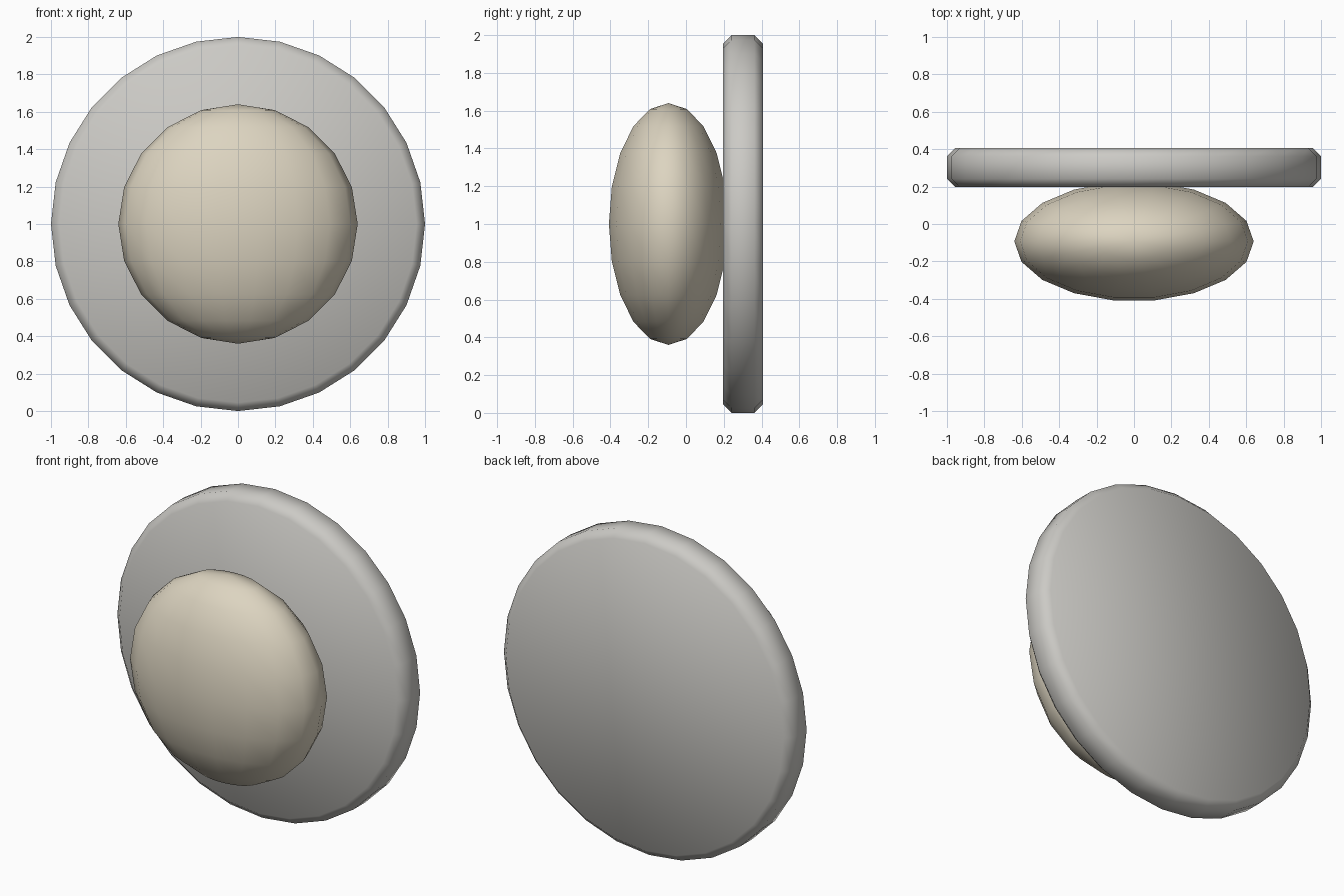
import bpy
import bmesh
from math import cos, sin, pi
from mathutils import Vector

default_cube = bpy.data.objects.get("Cube")
if default_cube:
    bpy.data.objects.remove(default_cube, do_unlink=True)


def make_material(name, rgb):
    mat = bpy.data.materials.new(name)
    mat.use_nodes = True
    color = (*rgb, 1.0)
    mat.diffuse_color = color
    bsdf = next(n for n in mat.node_tree.nodes if n.type == "BSDF_PRINCIPLED")
    bsdf.inputs["Base Color"].default_value = color
    return mat


def lathe(name, profile, axis, steps, location, mat, squash=1.0):
    """Spin a profile around an axis, close open ends and shade it smooth."""
    bm = bmesh.new()
    verts = [bm.verts.new(p) for p in profile]
    edges = [bm.edges.new(pair) for pair in zip(verts, verts[1:])]
    bmesh.ops.spin(bm, geom=verts + edges, cent=(0, 0, 0), axis=axis,
                   angle=2 * pi, steps=steps)
    bmesh.ops.remove_doubles(bm, verts=bm.verts, dist=0.0005)
    bmesh.ops.holes_fill(bm, edges=[e for e in bm.edges if e.is_boundary], sides=0)
    bmesh.ops.scale(bm, vec=Vector((1, squash, 1)), verts=bm.verts)
    bmesh.ops.recalc_face_normals(bm, faces=bm.faces)
    for face in bm.faces:
        face.smooth = True
    mesh = bpy.data.meshes.new(name)
    bm.to_mesh(mesh)
    bm.free()
    mesh.materials.append(mat)
    obj = bpy.data.objects.new(name, mesh)
    obj.location = location
    bpy.context.collection.objects.link(obj)
    return obj


grey = make_material("warm grey", (0.60, 0.59, 0.56))
cream = make_material("cream", (0.72, 0.66, 0.53))

# Upright round back plate with a chamfered rim
half, chamfer = 0.105, 0.045
rim = [(1 - chamfer, -half, 0), (1, chamfer - half, 0),
       (1, half - chamfer, 0), (1 - chamfer, half, 0)]
lathe("back_plate", rim, (0, 1, 0), 28, (0, 0.302, 1), grey)

# Flattened cushion resting against the front of the plate
radius, rings = 0.64, 10
arc = [(radius * sin(pi * i / rings), 0, radius * cos(pi * i / rings))
       for i in range(rings + 1)]
lathe("front_cushion", arc, (0, 0, 1), 18, (0, -0.093, 1), cream, squash=0.5)
